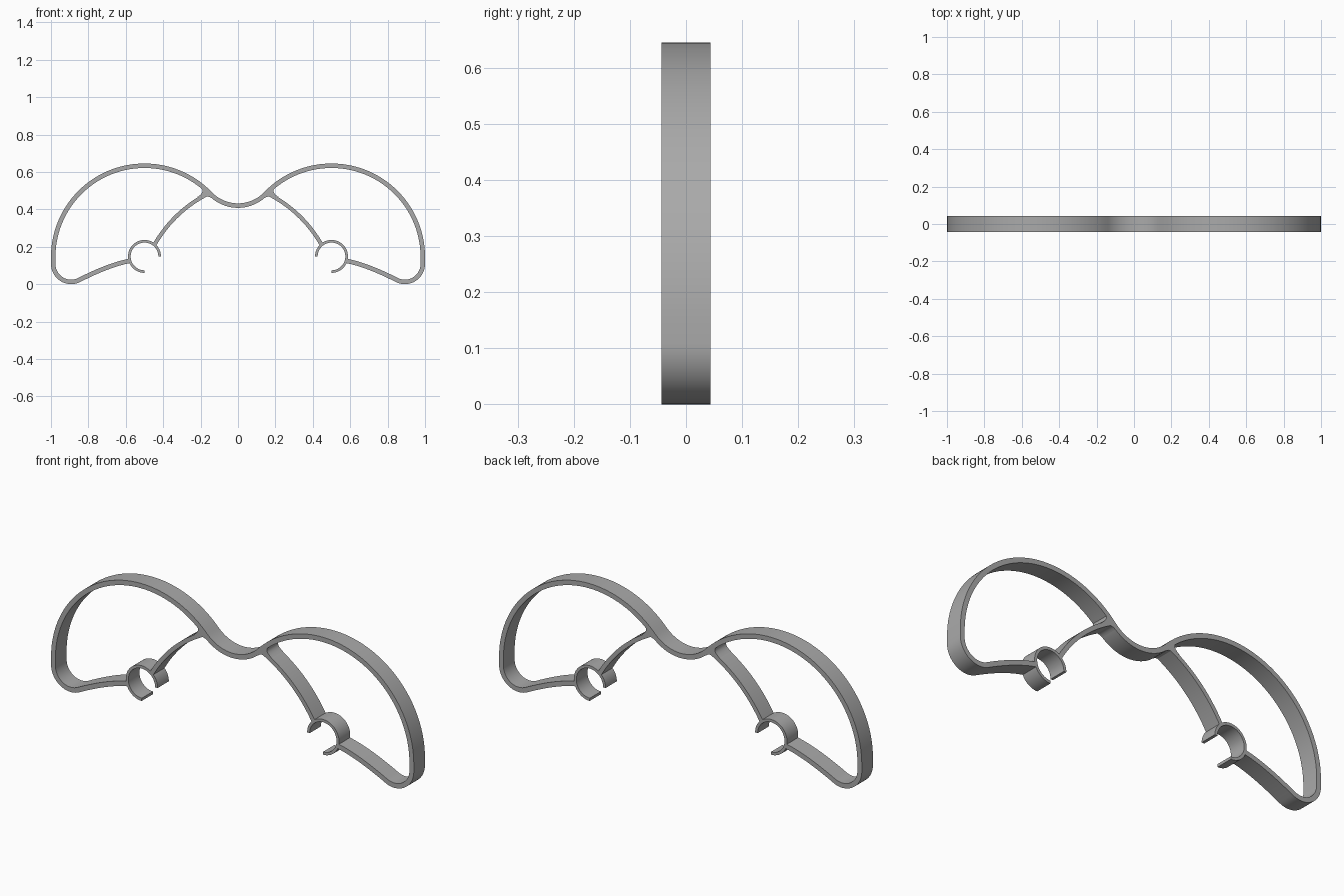
import bpy, bmesh
from math import radians, cos, sin, atan, tan, pi
from mathutils import Vector

if "Cube" in bpy.data.objects:
    bpy.data.objects.remove(bpy.data.objects["Cube"], do_unlink=True)

DEPTH = 0.088
grey = bpy.data.materials.new("plain_grey")
grey.use_nodes = True
grey.diffuse_color = (0.4, 0.4, 0.4, 1)
grey.node_tree.nodes["Principled BSDF"].inputs["Base Color"].default_value = (0.4, 0.4, 0.4, 1)


def arc(cx, cz, r, a0, a1, n):
    angles = [radians(a0 + (a1 - a0) * i / n) for i in range(n + 1)]
    return [Vector((cx + r * cos(a), cz + r * sin(a))) for a in angles]


def bend(p, c, q, n=16):
    p, c, q = Vector(p), Vector(c), Vector(q)
    return [p * (1 - t) ** 2 + c * 2 * t * (1 - t) + q * t * t
            for t in (i / n for i in range(n + 1))]


def flip(points):
    return [Vector((-p.x, p.y)) for p in reversed(points)]


def prism(name, outline):
    """Extrude a closed x-z outline through the depth of the frame."""
    bm = bmesh.new()
    face = bm.faces.new([bm.verts.new((p.x, -DEPTH / 2, p.y)) for p in outline])
    new = bmesh.ops.extrude_face_region(bm, geom=[face])["geom"]
    bmesh.ops.translate(bm, vec=(0, DEPTH, 0),
                        verts=[v for v in new if isinstance(v, bmesh.types.BMVert)])
    bmesh.ops.recalc_face_normals(bm, faces=bm.faces)
    mesh = bpy.data.meshes.new(name)
    bm.to_mesh(mesh)
    bm.free()
    mesh.materials.append(grey)
    ob = bpy.data.objects.new(name, mesh)
    bpy.context.collection.objects.link(ob)
    return ob


def ribbon(name, path, width):
    """Strip of constant width along an x-z path."""
    path = [p for i, p in enumerate(path) if i == 0 or (p - path[i - 1]).length > 1e-4]
    left, right = [], []
    for i, p in enumerate(path):
        d = (path[min(i + 1, len(path) - 1)] - path[max(i - 1, 0)]).normalized()
        n = Vector((-d.y, d.x)) * width / 2
        left.append(p + n)
        right.append(p - n)
    return prism(name, left + right[::-1])


# Rim: two big arches joined by a dip, with rounded lower corners and lower arms
CX, CZ, R = 0.5, 0.145, 0.488
lean = 43.85
dip_z = CZ + CX * tan(radians(lean))
dip_r = CX / cos(radians(lean)) - R
dip = arc(0, dip_z, dip_r, -90, -lean, 14)
arch = arc(CX, CZ, R, 180 - lean, 0, 56)
corner = arc(0.892, 0.108, 0.096, 0, -117, 20)
lower_arm = bend(corner[-1], (0.69, 0.103), (0.581, 0.124))
half = dip + arch + corner + lower_arm
frame = ribbon("frame", flip(half) + half, 0.024)

# Inner arms, clips and joint webs on both sides
parts = []
inner_arm = bend((0.157, 0.485), (0.345, 0.39), (0.45, 0.205), 24)
clip = arc(CX, 0.148, 0.081, 180, -90, 48)
web_top = [Vector((0.15, 0.486))] + bend((0.217, 0.466), (0.172, 0.494), (0.2, 0.521), 8)
web_low = [Vector((0.152, 0.486))] + bend((0.14, 0.458), (0.163, 0.477), (0.192, 0.46), 8)
for side, turn in (("left", list), ("right", flip)):
    parts += [ribbon(side + "_inner_arm", turn(inner_arm), 0.021),
              ribbon(side + "_clip", turn(clip), 0.014),
              prism(side + "_upper_web", turn(web_top)),
              prism(side + "_lower_web", turn(web_low))]

# Fuse everything into one moulded piece
for part in parts:
    mod = frame.modifiers.new("fuse_" + part.name, "BOOLEAN")
    mod.operation = "UNION"
    mod.solver = "EXACT"
    mod.object = part
fused = bpy.data.meshes.new_from_object(
    frame.evaluated_get(bpy.context.evaluated_depsgraph_get()))
frame.modifiers.clear()
frame.data = fused
for part in parts:
    bpy.data.objects.remove(part, do_unlink=True)

# Smooth walls, crisp rims
bpy.ops.object.select_all(action="DESELECT")
frame.select_set(True)
bpy.context.view_layer.objects.active = frame
bpy.ops.object.shade_smooth_by_angle(angle=radians(30))
